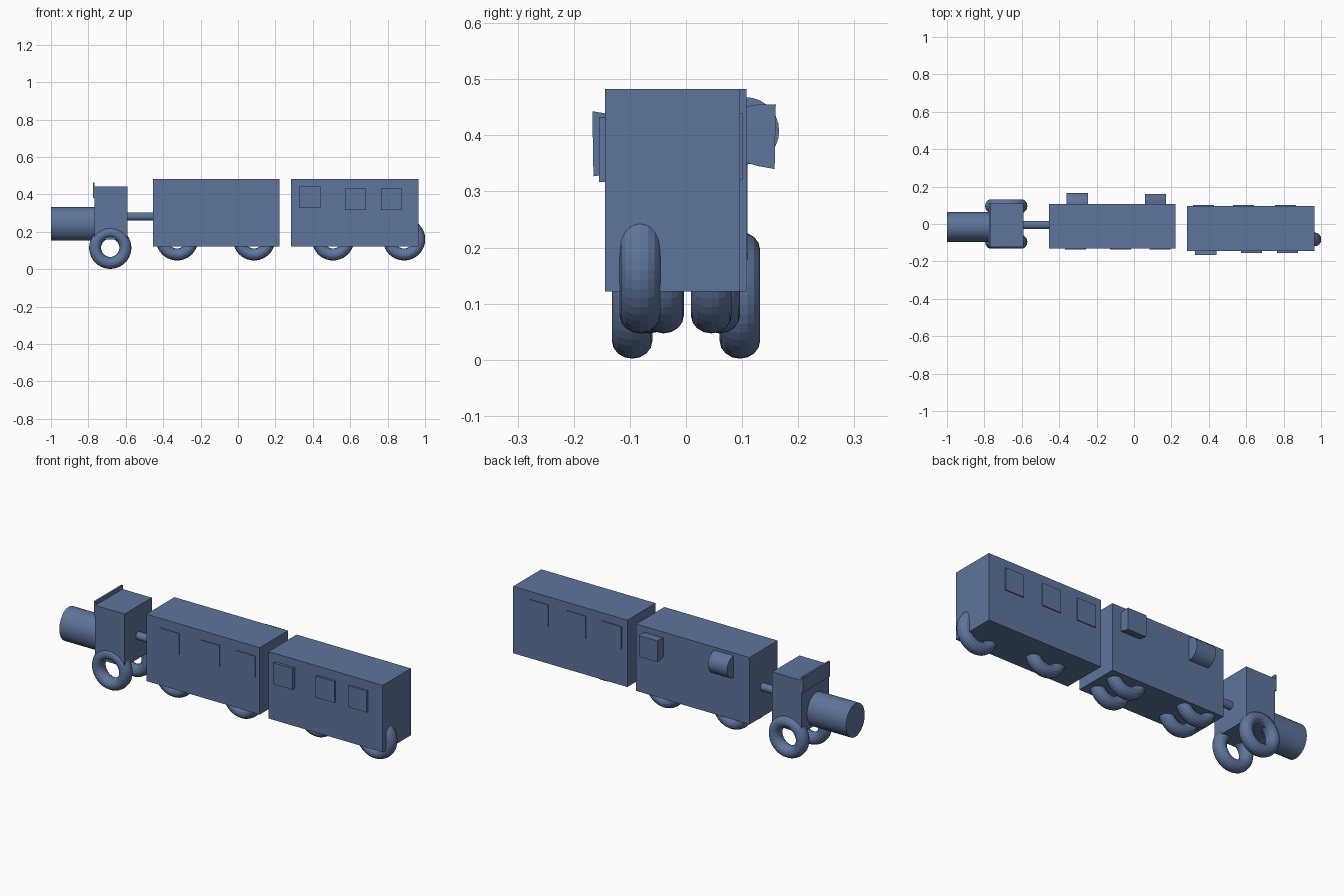
import bpy, bmesh
from math import pi, cos, sin

if "Cube" in bpy.data.objects:
    bpy.data.objects.remove(bpy.data.objects["Cube"])


def box(name, x, y, z):
    """Box from (min, max) ranges on each axis."""
    bpy.ops.mesh.primitive_cube_add(size=1, location=[(a + b) / 2 for a, b in (x, y, z)])
    o = bpy.context.object
    o.name = name
    o.scale = [b - a for a, b in (x, y, z)]
    bpy.ops.object.transform_apply(location=False, rotation=False, scale=True)


def rod(name, x, y, z, ry, rz, sides):
    """Cylinder lying along x, with an elliptical section."""
    bpy.ops.mesh.primitive_cylinder_add(vertices=sides, radius=1, depth=x[1] - x[0],
                                        location=((x[0] + x[1]) / 2, y, z),
                                        rotation=(0, pi / 2, 0))
    o = bpy.context.object
    o.name = name
    o.scale = (rz, ry, 1)
    bpy.ops.object.transform_apply(location=False, rotation=True, scale=True)
    bpy.ops.object.shade_smooth_by_angle(angle=pi / 6)


def wheel(name, x, y, z):
    """Ring wheel, slightly wider than it is thick."""
    bpy.ops.mesh.primitive_torus_add(major_radius=0.081, minor_radius=0.032,
                                     major_segments=40, minor_segments=16,
                                     location=(x, y, z), rotation=(pi / 2, 0, 0))
    o = bpy.context.object
    o.name = name
    o.scale = (1, 1, 1.13)
    bpy.ops.object.transform_apply(location=False, rotation=True, scale=True)


def prism(name, x, profile):
    """Solid swept along x from a (y, z) profile."""
    bm = bmesh.new()
    face = bm.faces.new([bm.verts.new((x[0], y, z)) for y, z in profile])
    ext = bmesh.ops.extrude_face_region(bm, geom=[face])
    bmesh.ops.translate(bm, vec=(x[1] - x[0], 0, 0),
                        verts=[v for v in ext["geom"] if isinstance(v, bmesh.types.BMVert)])
    # close the start cap if the extrusion removed it
    bmesh.ops.holes_fill(bm, edges=[e for e in bm.edges if e.is_boundary])
    bmesh.ops.recalc_face_normals(bm, faces=bm.faces)
    me = bpy.data.meshes.new(name)
    bm.to_mesh(me)
    bm.free()
    bpy.context.collection.objects.link(bpy.data.objects.new(name, me))


# Engine: boiler, cab, front plate, coupling and wheels
rod("boiler", (-1.0, -0.76), -0.016, 0.243, 0.08, 0.09, 32)
box("cab", (-0.768, -0.592), (-0.122, 0.11), (0.158, 0.443))
box("cab_front_plate", (-0.776, -0.766), (-0.118, 0.112), (0.38, 0.463))
rod("coupling_rod", (-0.6, -0.445), -0.005, 0.282, 0.021, 0.021, 24)
for side, y in (("front", -0.096), ("back", 0.096)):
    wheel("engine_wheel_" + side, -0.683, y, 0.115)

# Coach bodies
box("first_coach", (-0.455, 0.222), (-0.132, 0.108), (0.122, 0.483))
box("second_coach", (0.283, 0.965), (-0.144, 0.096), (0.122, 0.483))

# Coach wheels
for x, y in ((-0.326, -0.065), (-0.326, 0.06), (0.086, -0.075), (0.086, 0.045),
             (0.508, -0.04), (0.888, -0.082)):
    wheel("coach_wheel", x, y, 0.16)

# Thin windows on both sides
W = 0.056
for x in (-0.313, -0.072, 0.14):
    box("first_coach_window", (x - W, x + W), (-0.136, -0.125), (0.315, 0.432))
for x in (0.628, 0.821):
    box("second_coach_window", (x - W, x + W), (-0.155, -0.13), (0.317, 0.433))
for x in (0.372, 0.585, 0.81):
    box("second_coach_back_window", (x - W, x + W), (0.09, 0.101), (0.32, 0.44))

# Thicker, slightly flared windows
prism("flared_front_window", (0.327, 0.442),
      [(-0.13, 0.437), (-0.155, 0.441), (-0.167, 0.443), (-0.165, 0.327), (-0.13, 0.332)])
prism("flared_back_window", (0.058, 0.17),
      [(0.095, 0.45), (0.13, 0.455), (0.16, 0.455), (0.158, 0.34), (0.13, 0.345), (0.095, 0.354)])

# Half-round window
arc = [(0.106 + 0.06 * cos(a), 0.408 + 0.06 * sin(a))
       for a in (-pi / 2 + i * pi / 14 for i in range(15))]
prism("round_back_window", (-0.36, -0.246), [(0.095, 0.466), (0.095, 0.35)] + arc)

# Dark blue paint on every part
paint = bpy.data.materials.new("dark_blue_paint")
paint.diffuse_color = (0.113, 0.176, 0.33, 1)
paint.use_nodes = True
paint.node_tree.nodes["Principled BSDF"].inputs["Base Color"].default_value = paint.diffuse_color
for o in bpy.data.objects:
    o.data.materials.append(paint)
